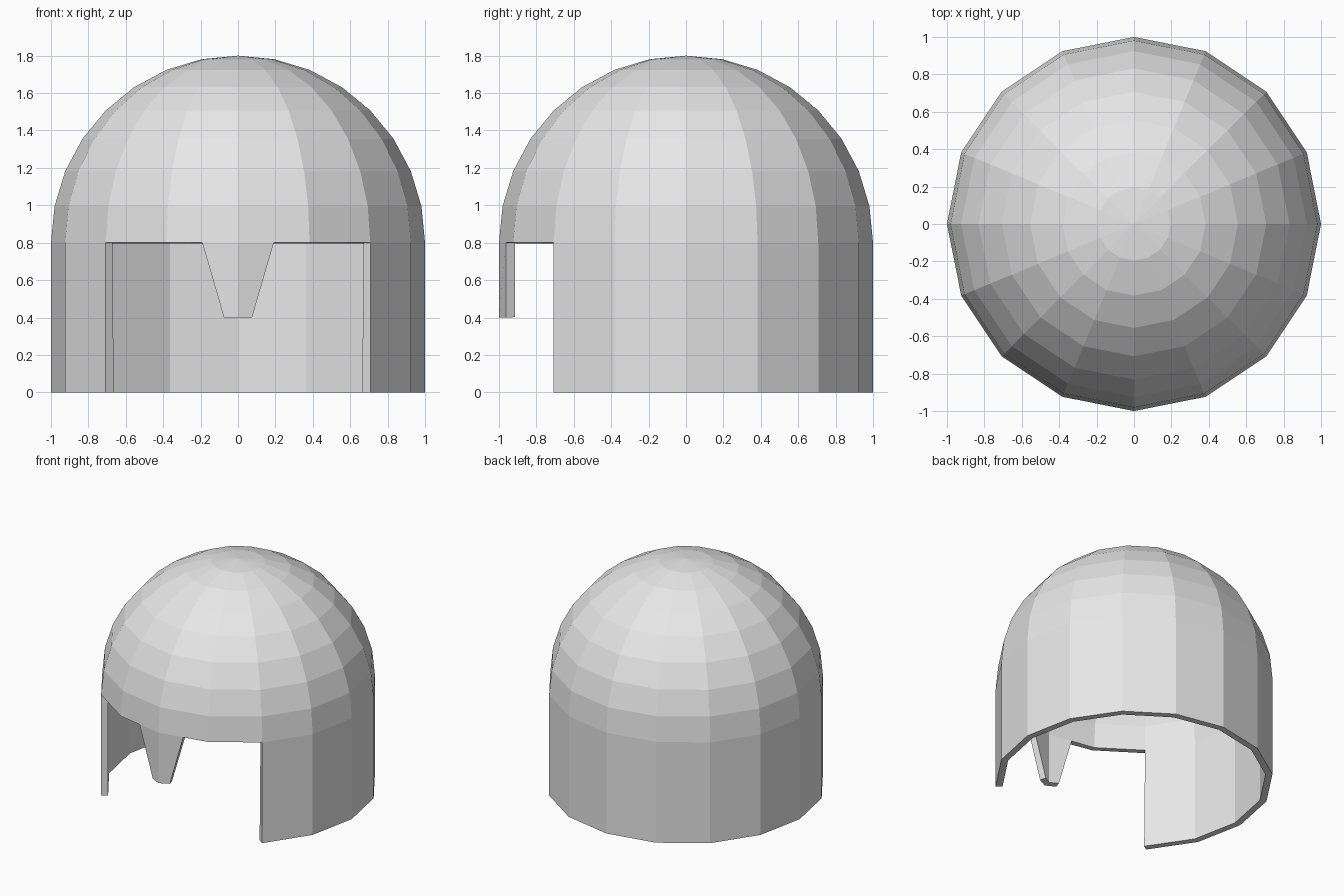
import bpy
import bmesh
from math import sin, cos, pi

cube = bpy.data.objects.get("Cube")
if cube:
    bpy.data.objects.remove(cube, do_unlink=True)

SIDES = 16
RINGS = 8
BROW = 0.8          # height where the dome meets the wall
FRONT = 12          # index of the column that faces -y
OPENING = range(FRONT - 2, FRONT + 2)

steel = bpy.data.materials.new("plain grey")
steel.use_nodes = True
grey = (0.8, 0.8, 0.8, 1)
steel.diffuse_color = grey
steel.node_tree.nodes["Principled BSDF"].inputs["Base Color"].default_value = grey

bm = bmesh.new()


def ring(radius, z):
    return [bm.verts.new((radius * cos(2 * pi * i / SIDES),
                          radius * sin(2 * pi * i / SIDES), z))
            for i in range(SIDES)]


# Dome: stacked rings closed by a fan at the crown
dome = [ring(cos(pi / 2 * k / RINGS), BROW + sin(pi / 2 * k / RINGS))
        for k in range(RINGS)]
crown = bm.verts.new((0, 0, BROW + 1))
brow = dome[0]

# Points on the brow edge where the nose guard starts
nose_root = {i: bm.verts.new((brow[i].co + brow[i + 1].co) / 2)
             for i in (FRONT - 1, FRONT)}

for k, low in enumerate(dome):
    for i in range(SIDES):
        j = (i + 1) % SIDES
        if k == RINGS - 1:
            bm.faces.new((low[i], low[j], crown))
            continue
        split = [nose_root[i]] if k == 0 and i in nose_root else []
        bm.faces.new([low[i]] + split + [low[j], dome[k + 1][j], dome[k + 1][i]])

# Wall around the sides and back, open at the front
base = ring(1, 0)
for i in range(SIDES):
    if i not in OPENING:
        j = (i + 1) % SIDES
        bm.faces.new((base[i], base[j], brow[j], brow[i]))

# Nose guard: two tapering panels meeting on the centre line
left_root, right_root = nose_root[FRONT], nose_root[FRONT - 1]
tip = bm.verts.new((0, -1, 0.4))
left_tip = bm.verts.new((0.075, left_root.co.y, 0.4))
right_tip = bm.verts.new((-0.075, right_root.co.y, 0.4))
bm.faces.new((tip, left_tip, left_root, brow[FRONT]))
bm.faces.new((right_tip, tip, brow[FRONT], right_root))

# Remove the unused base points under the opening
bmesh.ops.delete(bm, geom=[v for v in bm.verts if not v.link_faces], context='VERTS')

mesh = bpy.data.meshes.new("helmet_shell")
bm.to_mesh(mesh)
bm.free()
mesh.materials.append(steel)
helmet = bpy.data.objects.new("helmet_shell", mesh)
bpy.context.collection.objects.link(helmet)

# Shell thickness, grown inwards
shell = helmet.modifiers.new("thickness", 'SOLIDIFY')
shell.thickness = 0.05
shell.offset = -1
